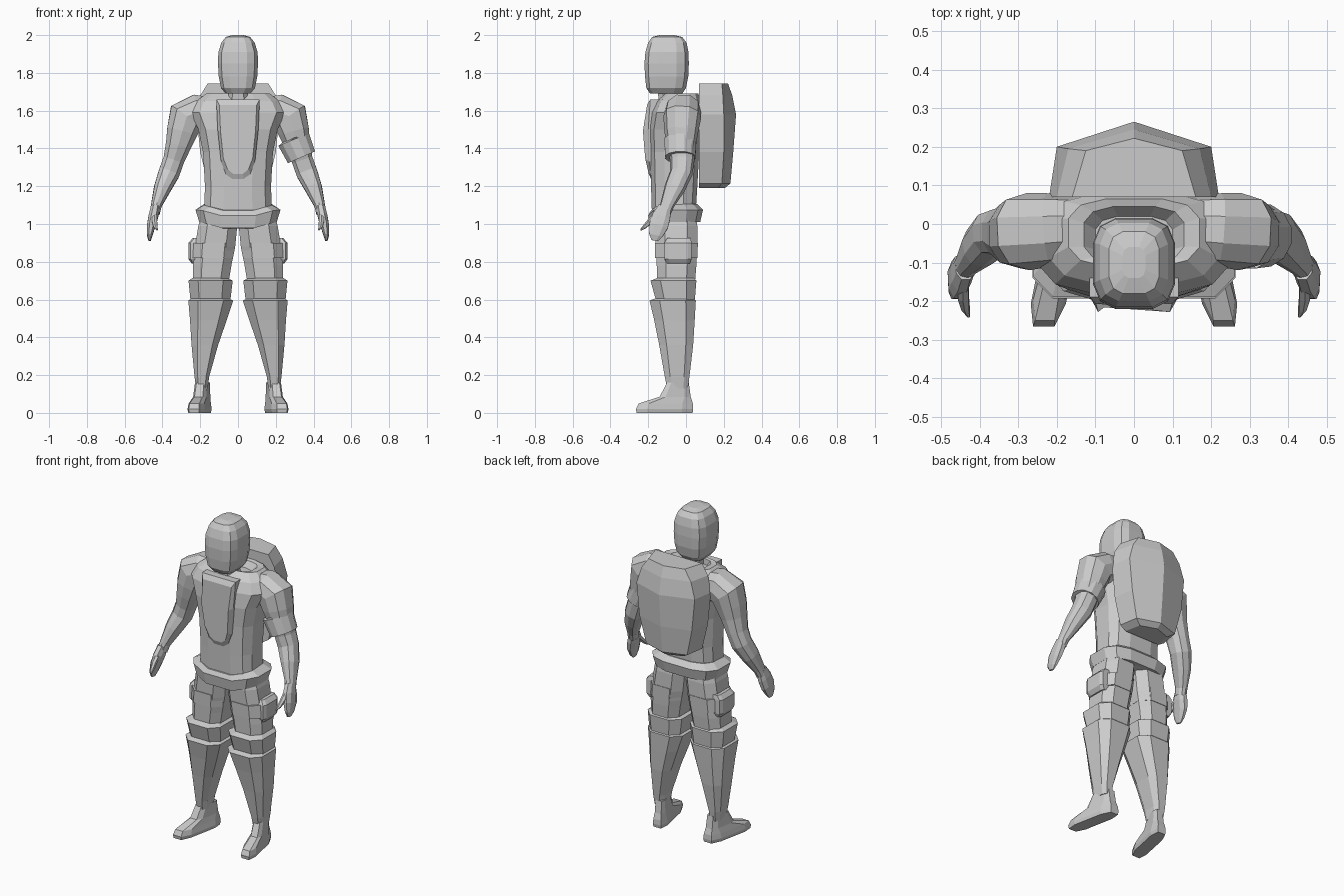
import bpy, bmesh, math
from mathutils import Vector

grey = bpy.data.materials.new("plain grey")
grey.diffuse_color = (0.6, 0.6, 0.6, 1)


def unit_ring(n, p):
    """Rounded-square outline scaled to fill -1..1."""
    pts = []
    for i in range(n):
        a = 2 * math.pi * (i + 0.5) / n
        c, s = math.cos(a), math.sin(a)
        pts.append((math.copysign(abs(c) ** p, c), math.copysign(abs(s) ** p, s)))
    mx, my = max(q[0] for q in pts), max(q[1] for q in pts)
    return [(x / mx, y / my) for x, y in pts]


def skin(name, rings, mirror=False, warp=None):
    """Bridge rings of points, cap the ends."""
    bm = bmesh.new()
    vs = [[bm.verts.new(warp(Vector(p)) if warp else p) for p in r] for r in rings]
    n = len(vs[0])
    for a, b in zip(vs, vs[1:]):
        for i in range(n):
            j = (i + 1) % n
            bm.faces.new((a[i], a[j], b[j], b[i]))
    bm.faces.new(vs[0][::-1])
    bm.faces.new(vs[-1])
    bmesh.ops.recalc_face_normals(bm, faces=bm.faces)
    me = bpy.data.meshes.new(name)
    bm.to_mesh(me)
    bm.free()
    me.materials.append(grey)
    ob = bpy.data.objects.new(name, me)
    bpy.context.collection.objects.link(ob)
    if mirror:
        ob.modifiers.new("mirror", 'MIRROR').use_mirror_merge = False
    return ob


def stack(name, rows, n=8, p=0.6, **kw):
    """Horizontal slices given as x0, x1, y0, y1, z."""
    u = unit_ring(n, p)
    return skin(name, [[((a + b) / 2 + (b - a) / 2 * x, (c + d) / 2 + (d - c) / 2 * y, z)
                        for x, y in u] for a, b, c, d, z in rows], **kw)


def limb(name, rows, n=8, p=0.85, **kw):
    """Tube along a path: x, y, z, side radius, depth radius."""
    u, rings = unit_ring(n, p), []
    cs = [Vector(r[:3]) for r in rows]
    for i, r in enumerate(rows):
        t = (cs[min(i + 1, len(cs) - 1)] - cs[max(i - 1, 0)]).normalized()
        side = Vector((0, 1, 0)).cross(t).normalized()
        depth = t.cross(side)
        rings.append([cs[i] + side * (x * r[3]) + depth * (y * r[4]) for x, y in u])
    return skin(name, rings, **kw)


# Head and neck
stack("head", [(-.065, .065, -.19, -.02, 1.69), (-.09, .09, -.21, 0, 1.72),
               (-.102, .102, -.217, .012, 1.78), (-.106, .106, -.22, .015, 1.85),
               (-.104, .104, -.215, .013, 1.91), (-.088, .088, -.2, .003, 1.96),
               (-.065, .065, -.18, -.02, 1.99), (-.03, .03, -.14, -.06, 2.0)], n=12, p=.6)
stack("neck", [(-.055, .055, -.14, -.02, 1.58), (-.05, .05, -.15, -.03, 1.72)])

# Torso with a sunken collar
stack("torso", [(-.18, .18, -.18, .05, 1.04), (-.175, .175, -.185, .06, 1.2),
                (-.185, .185, -.19, .07, 1.38), (-.21, .21, -.195, .08, 1.5),
                (-.25, .25, -.18, .085, 1.59), (-.22, .22, -.155, .08, 1.65),
                (-.17, .17, -.11, .065, 1.69), (-.13, .13, -.1, .045, 1.685),
                (-.1, .1, -.1, .02, 1.65)], n=12, p=.65)

# Chest plate: outline with bevelled front
outline = [(.115, 1.66), (.108, 1.5), (.09, 1.33), (.065, 1.265), (.03, 1.235)]
outline += [(-x, z) for x, z in outline[::-1]]


def plate_ring(s, y, lean):
    return [(x * s, y + lean * max(0, abs(z - 1.47) - .08), 1.45 + (z - 1.45) * s)
            for x, z in outline]


skin("chest_plate", [plate_ring(1, -.14, 0), plate_ring(1, -.2, .1), plate_ring(.86, -.228, .2)])

# Backpack: five-sided slices with a ridge down the back
pack = [(.12, .1, .17, .205, 1.19), (.16, .14, .19, .235, 1.215), (.2, .18, .2, .25, 1.38),
        (.22, .2, .2, .265, 1.58), (.2, .17, .195, .245, 1.68), (.16, .125, .19, .222, 1.745)]
skin("backpack", [[(-a, .07, z), (a, .07, z), (b, c, z), (0, d, z), (-b, c, z)]
                  for a, b, c, d, z in pack])


# Belt dipping to a point in front
def dip(v):
    if v.y < -.05:
        v.z -= .055 * max(0, 1 - abs(v.x) / .2)
    return v


stack("belt", [(-.17, .17, -.16, .05, 1.01), (-.205, .205, -.19, .075, 1.01),
               (-.225, .225, -.2, .09, 1.075), (-.18, .18, -.185, .06, 1.105)],
      n=12, p=.65, warp=dip)

# Legs
stack("thigh", [(.005, .19, -.15, .05, 1.06), (.004, .21, -.165, .06, .99),
                (.015, .228, -.16, .06, .88), (.035, .238, -.155, .055, .78),
                (.055, .24, -.15, .045, .66)], p=.7, mirror=True)
stack("thigh_strap", [(.018, .237, -.165, .063, .9), (.026, .243, -.163, .06, .82)],
      p=.7, mirror=True)
stack("thigh_pocket", [(.19, .245, -.1, .02, .79), (.19, .262, -.115, .03, .815),
                       (.19, .262, -.115, .03, .9), (.19, .24, -.1, .025, .925)],
      n=8, p=.4, mirror=True)
stack("knee_guard", [(.045, .25, -.16, .045, .58), (.04, .252, -.16, .047, .6),
                     (.028, .262, -.188, .055, .7), (.06, .24, -.15, .04, .715)],
      p=.65, mirror=True)
stack("shin_guard", [(.16, .222, -.1, .01, .13), (.153, .23, -.112, .018, .19),
                     (.105, .246, -.142, .038, .36), (.06, .254, -.168, .046, .49),
                     (.025, .263, -.193, .052, .595), (.06, .24, -.15, .04, .61)],
      p=.65, mirror=True)


# Feet turned slightly outward
def splay(v):
    v.x += -.2 * (v.y + .05)
    return v


stack("boot", [(.15, .232, -.262, .035, 0), (.145, .236, -.265, .038, .02),
               (.15, .232, -.25, .036, .05), (.155, .226, -.14, .025, .085),
               (.158, .222, -.1, .015, .16)], p=.55, mirror=True, warp=splay)

# Arms: shoulder to wrist
limb("arm", [(.14, -.01, 1.585, .085, .085), (.22, -.015, 1.59, .095, .095),
             (.275, -.02, 1.565, .098, .1), (.295, -.025, 1.49, .082, .09),
             (.315, -.025, 1.42, .068, .078), (.34, -.02, 1.34, .056, .065),
             (.365, -.025, 1.27, .056, .06), (.4, -.06, 1.19, .045, .055),
             (.432, -.1, 1.1, .028, .037), (.44, -.115, 1.06, .027, .035)],
     n=10, mirror=True)
limb("hand", [(.438, -.112, 1.09, .024, .034), (.448, -.13, 1.04, .026, .048),
              (.46, -.145, .99, .022, .05), (.467, -.16, .94, .014, .036),
              (.468, -.165, .912, .006, .018)], mirror=True)
limb("thumb", [(.442, -.15, 1.055, .014, .016), (.442, -.19, 1.015, .014, .015),
               (.436, -.22, .985, .01, .011), (.428, -.24, .968, .003, .004)],
     n=6, mirror=True)

# Armband on one arm only
limb("armband", [(.297, -.03, 1.446, .078, .075), (.295, -.03, 1.447, .088, .085),
                 (.336, -.03, 1.353, .078, .08), (.334, -.03, 1.357, .07, .07)], n=12, p=1)
